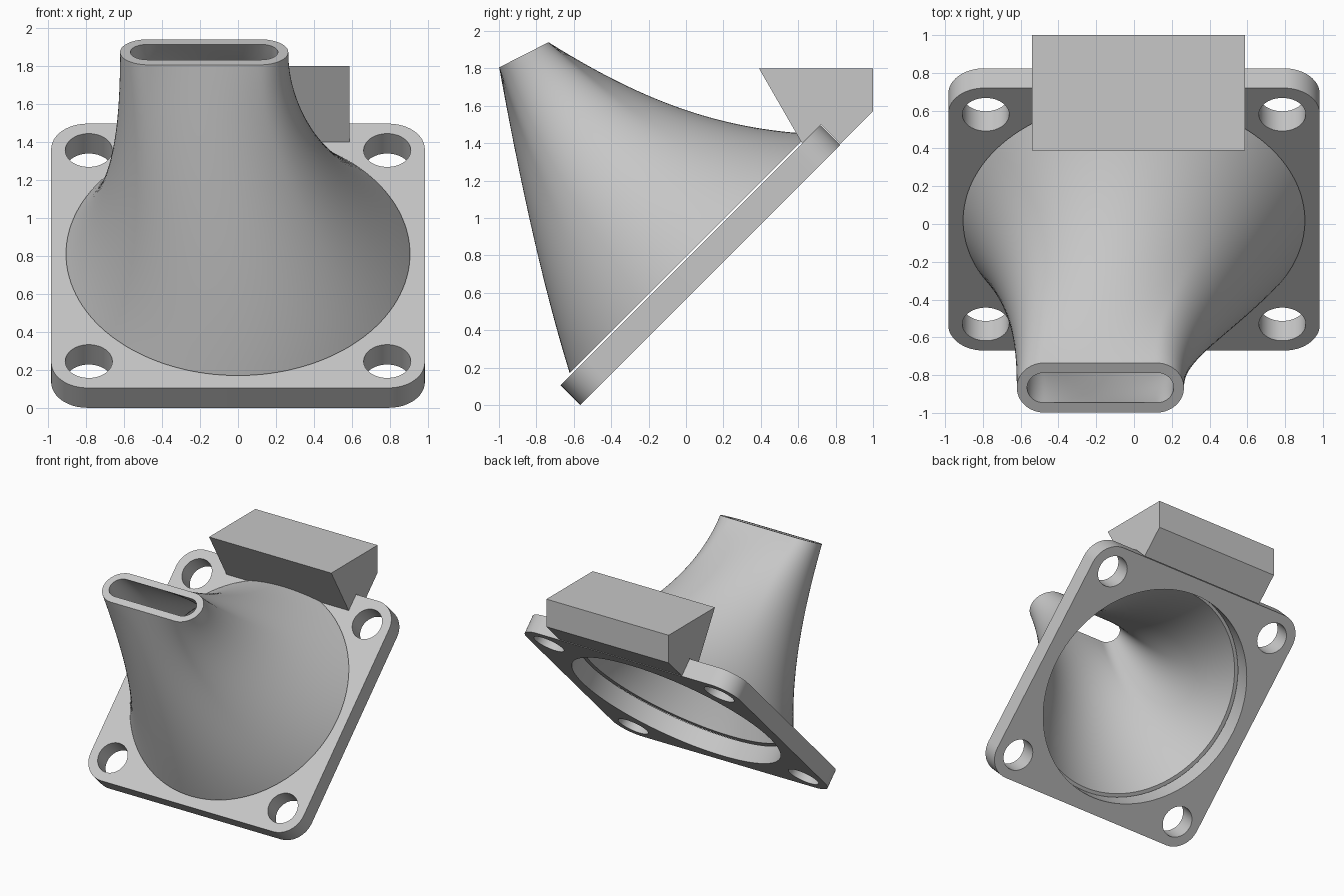
import bpy, bmesh, math
from mathutils import Vector

if "Cube" in bpy.data.objects:
    bpy.data.objects.remove(bpy.data.objects["Cube"], do_unlink=True)

grey = bpy.data.materials.new("plain_grey")
grey.use_nodes = True
COLOR = (0.57, 0.57, 0.57, 1)
grey.diffuse_color = COLOR
grey.node_tree.nodes["Principled BSDF"].inputs["Base Color"].default_value = COLOR

N = 128                       # points around the duct
STEPS = 32                    # rings along the duct
TILT = math.radians(45)
SLOPE = Vector((0, math.cos(TILT), math.sin(TILT)))


def finish(obj, smooth_angle=30):
    if not obj.data.materials:
        obj.data.materials.append(grey)
    bpy.ops.object.select_all(action='DESELECT')
    obj.select_set(True)
    bpy.context.view_layer.objects.active = obj
    if obj.type == 'CURVE':
        bpy.ops.object.convert(target='MESH')
    bpy.ops.object.shade_smooth_by_angle(angle=math.radians(smooth_angle))


def mesh_object(name, bm):
    bmesh.ops.recalc_face_normals(bm, faces=bm.faces)
    mesh = bpy.data.meshes.new(name)
    bm.to_mesh(mesh)
    bm.free()
    obj = bpy.data.objects.new(name, mesh)
    bpy.context.collection.objects.link(obj)
    finish(obj)


def circle(radius, cx=0, cy=0, count=64):
    return [(cx + radius * math.cos(a), cy + radius * math.sin(a))
            for a in (2 * math.pi * i / count for i in range(count))]


def rounded_square(half, radius, seg=12):
    pts = []
    for k, (sx, sy) in enumerate(((1, 1), (-1, 1), (-1, -1), (1, -1))):
        for i in range(seg + 1):
            a = math.pi / 2 * (k + i / seg)
            pts.append((sx * (half - radius) + radius * math.cos(a),
                        sy * (half - radius) + radius * math.sin(a)))
    return pts


def stadium(half_w, r, d):
    """Point on a flat-sided slot, d = 0..1 of its perimeter from the +x end."""
    flat = half_w - r
    arc = math.pi * r / 2
    quarter = arc + flat
    q, f = divmod((d % 1) * 4, 1)
    q = int(q)
    s = (f if q % 2 == 0 else 1 - f) * quarter
    if s < arc:
        x, y = flat + r * math.cos(s / r), r * math.sin(s / r)
    else:
        x, y = flat - (s - arc), r
    return (-x if q in (1, 2) else x), (-y if q in (2, 3) else y)


# Mounting plate with a large bore and four screw holes
curve = bpy.data.curves.new("mounting_plate", 'CURVE')
curve.dimensions = '2D'
curve.fill_mode = 'BOTH'
curve.extrude = 0.074
outlines = [rounded_square(0.983, 0.19), circle(0.863, count=N)]
outlines += [circle(0.124, sx * 0.785, sy * 0.785, 48) for sx in (-1, 1) for sy in (-1, 1)]
for pts in outlines:
    spline = curve.splines.new('POLY')
    spline.points.add(len(pts) - 1)
    for p, (x, y) in zip(spline.points, pts):
        p.co = (x, y, 0, 1)
    spline.use_cyclic_u = True
plate = bpy.data.objects.new("mounting_plate", curve)
plate.location = (0, 0.077, 0.748)
plate.rotation_euler = (TILT, 0, 0)
bpy.context.collection.objects.link(plate)
finish(plate)

# Duct blending from the round inlet to the slot outlet
base_centre = Vector((0, 0.018, 0.81))
slot_centre = Vector((-0.178, -0.867, 1.872))
slot_up = Vector((0, 0.265, 0.135)).normalized()


def duct_point(i, t, radius, half_w, r):
    a = 2 * math.pi * i / N
    c, s = math.cos(a), math.sin(a)
    p0 = base_centre + Vector((radius * c, 0, 0)) + SLOPE * radius * s
    x, y = stadium(half_w, r, i / N)
    p1 = slot_centre + Vector((x, 0, 0)) + slot_up * y
    # the wall leaves the inlet leaning inwards all round
    pinch = -c * (0.825 + 0.075 * c)
    t0 = Vector((pinch, -1.04 - 0.56 * s, 0.824 - 0.728 * s))
    t1 = Vector((0, -0.824 - 0.536 * s, 1.208 - 0.36 * s))
    h = t * t * (3 - 2 * t)
    return p0 * (1 - h) + p1 * h + t0 * t * (1 - t) ** 2 - t1 * t * t * (1 - t)


bm = bmesh.new()
rings = []
for k in range(STEPS + 1):
    rings.append([bm.verts.new(duct_point(i, k / STEPS, 0.905, 0.4425, 0.148)) for i in range(N)])
for k in range(STEPS, -1, -1):
    rings.append([bm.verts.new(duct_point(i, k / STEPS, 0.84, 0.388, 0.089)) for i in range(N)])
for ring, following in zip(rings, rings[1:] + rings[:1]):
    for i in range(N):
        j = (i + 1) % N
        bm.faces.new((ring[i], ring[j], following[j], following[i]))
mesh_object("duct", bm)

# Wedge-shaped block wrapping the plate's upper edge
profile = [(0.39, 1.8), (1.0, 1.8), (1.0, 1.57), (0.825, 1.395), (0.72, 1.5), (0.62, 1.4)]
bm = bmesh.new()
ends = [[bm.verts.new((x, y, z)) for y, z in profile] for x in (-0.54, 0.587)]
for end in ends:
    bm.faces.new(end)
for i in range(len(profile)):
    j = (i + 1) % len(profile)
    bm.faces.new((ends[0][i], ends[0][j], ends[1][j], ends[1][i]))
mesh_object("mounting_block", bm)
